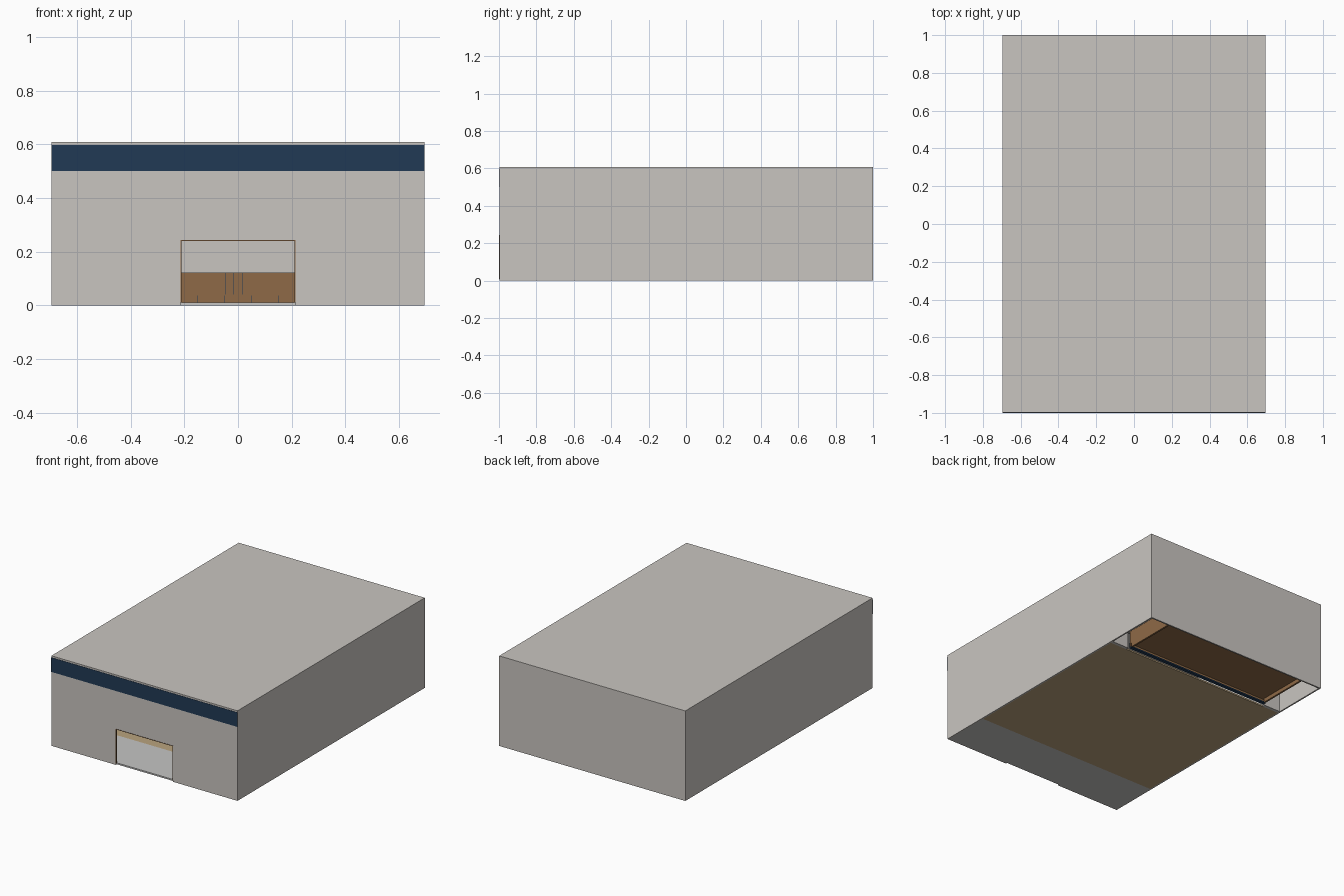
import bpy, bmesh

if "Cube" in bpy.data.objects:
    bpy.data.objects.remove(bpy.data.objects["Cube"])


def material(name, hex_colour):
    # sRGB hex to linear diffuse colour
    vals = [int(hex_colour[i:i + 2], 16) / 255 for i in (0, 2, 4)]
    lin = [v / 12.92 if v <= 0.04045 else ((v + 0.055) / 1.055) ** 2.4 for v in vals]
    m = bpy.data.materials.new(name)
    m.diffuse_color = (*lin, 1)
    m.use_nodes = True
    m.node_tree.nodes["Principled BSDF"].inputs["Base Color"].default_value = m.diffuse_color
    return m


WALL = material("pale_grey_wall", "C9C5C0")
CONCRETE = material("concrete_grey", "C5C5C4")
WOOD = material("light_wood", "BAA37E")
BROWN = material("brown_wood", "8F6A47")
BLUE = material("navy_blue", "213A55")


def finish(name, bm, mat):
    bmesh.ops.recalc_face_normals(bm, faces=bm.faces)
    me = bpy.data.meshes.new(name)
    bm.to_mesh(me)
    bm.free()
    me.materials.append(mat)
    ob = bpy.data.objects.new(name, me)
    bpy.context.collection.objects.link(ob)
    return ob


def box(name, x, y, z, mat):
    bm = bmesh.new()
    bmesh.ops.create_cube(bm, size=1)
    for v in bm.verts:
        for i, (a, b) in enumerate((x, y, z)):
            v.co[i] = a if v.co[i] < 0 else b
    return finish(name, bm, mat)


def wall_with_opening(name, half, top, y, open_half, open_top, mat):
    # one arch-shaped outline, extruded through the wall thickness
    pts = [(-half, 0), (-open_half, 0), (-open_half, open_top), (open_half, open_top),
           (open_half, 0), (half, 0), (half, top), (-half, top)]
    bm = bmesh.new()
    face = bm.faces.new([bm.verts.new((px, y[0], pz)) for px, pz in pts])
    ext = bmesh.ops.extrude_face_region(bm, geom=[face])
    for v in ext["geom"]:
        if isinstance(v, bmesh.types.BMVert):
            v.co.y = y[1]
    return finish(name, bm, mat)


W, T, H = 0.695, 0.01, 0.60      # half width, wall thickness, wall height
IN = W - T                       # inner half width
SPLIT = 0.61                     # main hall ends, back room begins
FRONT = -0.998
DOOR, DOOR_TOP = 0.214, 0.243

# Outer shell
wall_with_opening("front_wall", W, H, (FRONT, FRONT + T), DOOR, DOOR_TOP, WALL)
for side, s in (("left", -1), ("right", 1)):
    xs = tuple(sorted((s * W, s * IN)))
    box(side + "_hall_wall", xs, (FRONT + T, SPLIT), (0, H), WALL)
    box(side + "_back_room_wall", xs, (SPLIT, 1 - T), (0, H), WALL)
box("back_wall", (-W, W), (1 - T, 1), (0, H), WALL)
box("roof", (-W, W), (FRONT, 1), (H, 0.608), WALL)
wall_with_opening("partition_wall", IN, H, (SPLIT - 0.02, SPLIT), 0.56, 0.12, WALL)

# Front trim
box("front_band", (-W, W), (-1, FRONT), (0.50, 0.597), BLUE)
F = 0.003
for side, s in (("left", -1), ("right", 1)):
    xs = tuple(sorted((s * DOOR, s * (DOOR - F))))
    box(side + "_door_frame", xs, (-1, FRONT + T), (0.01, DOOR_TOP - F), BROWN)
box("top_door_frame", (-DOOR, DOOR), (-1, FRONT + T), (DOOR_TOP - F, DOOR_TOP), BROWN)

# Floors: the back room is open underneath
box("entrance_floor", (-IN, IN), (FRONT + T, -0.66), (0, 0.01), CONCRETE)
box("wood_floor", (-IN, IN), (-0.66, SPLIT - 0.02), (0, 0.01), WOOD)

# Raised platform behind the partition opening
P = 0.55
box("platform", (-P, P), (SPLIT + 0.01, 0.98), (0.03, 0.12), BROWN)
box("platform_front_board", (-P, P), (SPLIT + 0.005, SPLIT + 0.01), (0.01, 0.12), BROWN)
box("platform_front_strip", (-P, P), (SPLIT, SPLIT + 0.022), (0.001, 0.01), BLUE)
for side, s in (("left", -1), ("right", 1)):
    xs = tuple(sorted((s * P, s * (P - 0.012))))
    box(side + "_platform_skid", xs, (SPLIT + 0.022, 0.98), (0.004, 0.03), BROWN)

# Thin board joints on the platform front
for i in range(-5, 6):
    box("lower_joint", (i * 0.1 + 0.049, i * 0.1 + 0.051), (SPLIT + 0.002, SPLIT + 0.005),
        (0.01, 0.037), BLUE)
for i in (-1, 0, 1):
    box("upper_joint", (-0.015 + i * 0.03 - 0.001, -0.015 + i * 0.03 + 0.001),
        (SPLIT + 0.002, SPLIT + 0.005), (0.04, 0.12), BLUE)
